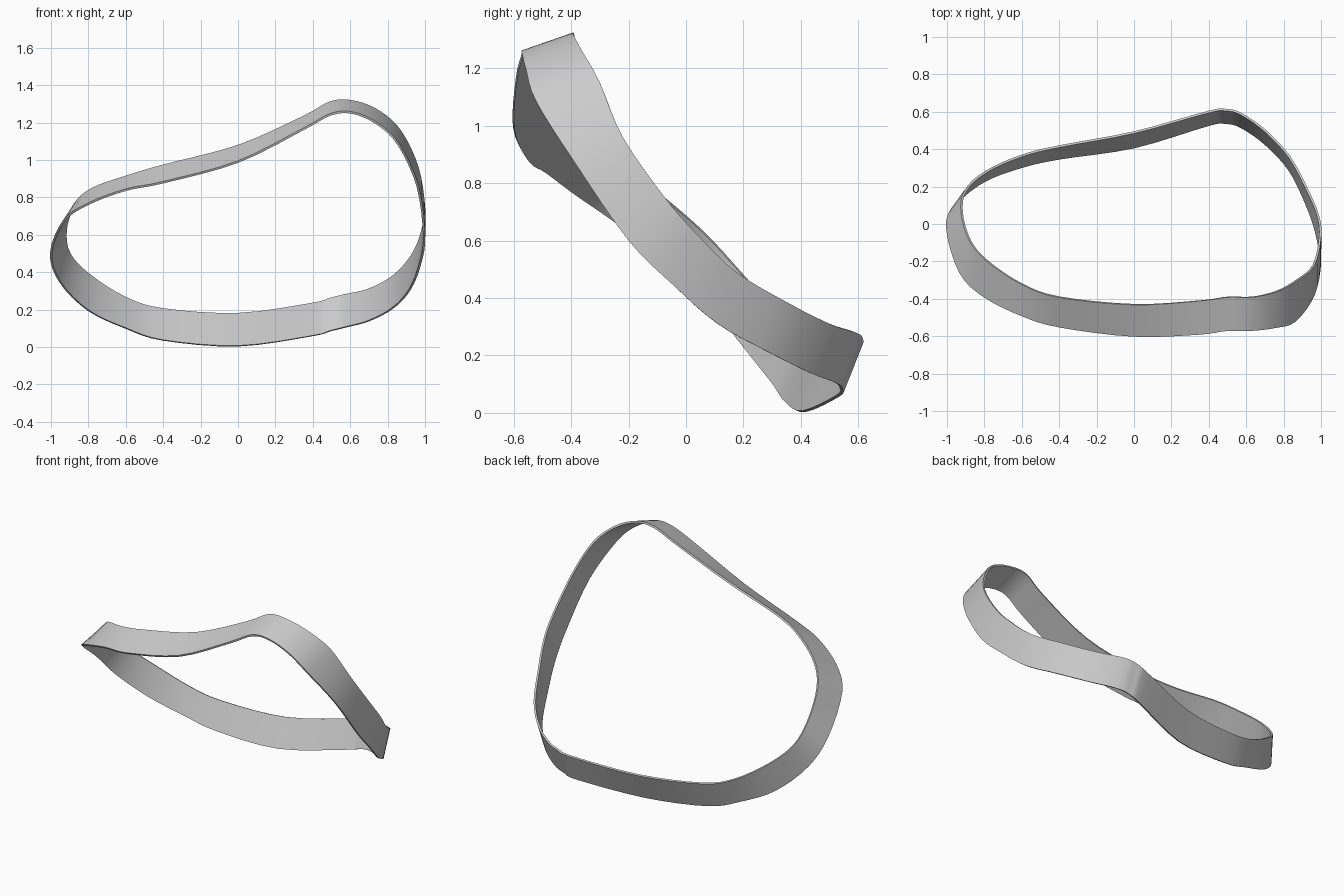
import bpy
import bmesh
from mathutils import Vector

STEPS = 4          # sections between two guide points
THICKNESS = 0.012

default_cube = bpy.data.objects.get("Cube")
if default_cube:
    bpy.data.objects.remove(default_cube, do_unlink=True)

# Guide points of the two rims in hundredths, matched one to one around the loop
LOWER_RIM = [
    (50, -57, 124.5), (35, -59, 116.5), (0, -60, 99), (-40, -55, 88), (-60, -49, 84),
    (-80, -39, 76.5), (-93, -26, 67.5), (-100, -2, 50), (-95, 11, 34.5), (-80, 23, 19.5),
    (-60, 30.5, 10), (-40, 35, 3.6), (0, 41, 0.5), (40, 53, 6), (49, 54, 8.5),
    (57, 52, 10.5), (70, 43, 14), (83, 29, 21), (92, 11, 31), (97.5, -5, 45),
    (99.5, -20, 60), (96, -38, 86), (86, -52, 108), (75, -55.5, 119), (62, -57, 125),
]
UPPER_RIM = [
    (50, -39, 131), (35, -41, 123), (0, -43, 107.5), (-40, -39, 97), (-60, -32, 91),
    (-78, -20, 84.5), (-87.5, -9, 76), (-92, 6, 63), (-90, 18, 50), (-79, 28, 38.5),
    (-60, 36.5, 26.5), (-40, 41.5, 20.5), (0, 49, 18), (40, 60, 23.5), (49, 61, 26),
    (57, 59, 28), (70, 50, 31), (83, 36, 38), (93, 17.5, 49), (98.5, 4, 62),
    (99.5, -7, 74.5), (96, -22, 96), (87, -30, 115), (76, -36, 125.5), (63, -39, 131),
]


def smooth_loop(points, steps):
    """Closed Catmull-Rom curve through the guide points."""
    guides = [Vector(p) / 100 for p in points]
    count = len(guides)
    result = []
    for i in range(count):
        a, b, c, d = (guides[(i + k) % count] for k in (-1, 0, 1, 2))
        for s in range(steps):
            t = s / steps
            result.append(b + (c - a) * t / 2
                          + (a * 2 - b * 5 + c * 4 - d) * t * t / 2
                          + (b * 3 - a - c * 3 + d) * t * t * t / 2)
    return result


def make_material(name, colour):
    material = bpy.data.materials.new(name)
    material.use_nodes = True
    material.diffuse_color = colour
    shader = next(n for n in material.node_tree.nodes if n.type == 'BSDF_PRINCIPLED')
    shader.inputs["Base Color"].default_value = colour
    return material


def make_band(name, lower, upper, material):
    """Strip of quads between two closed rims, thickened to a thin shell."""
    bm = bmesh.new()
    low = [bm.verts.new(p) for p in lower]
    high = [bm.verts.new(p) for p in upper]
    for i in range(len(low)):
        j = (i + 1) % len(low)
        bm.faces.new((low[i], low[j], high[j], high[i]))
    bmesh.ops.recalc_face_normals(bm, faces=bm.faces[:])
    mesh = bpy.data.meshes.new(name)
    bm.to_mesh(mesh)
    bm.free()
    mesh.materials.append(material)
    band = bpy.data.objects.new(name, mesh)
    bpy.context.collection.objects.link(band)
    shell = band.modifiers.new("thickness", 'SOLIDIFY')
    shell.thickness = THICKNESS
    shell.offset = 0
    shell.use_even_offset = True
    bpy.ops.object.select_all(action='DESELECT')
    bpy.context.view_layer.objects.active = band
    band.select_set(True)
    bpy.ops.object.modifier_apply(modifier=shell.name)
    bpy.ops.object.shade_smooth_by_angle()
    return band


# Curved ring band
grey = make_material("light grey", (0.6, 0.6, 0.6, 1))
make_band("ring_band", smooth_loop(LOWER_RIM, STEPS), smooth_loop(UPPER_RIM, STEPS), grey)
